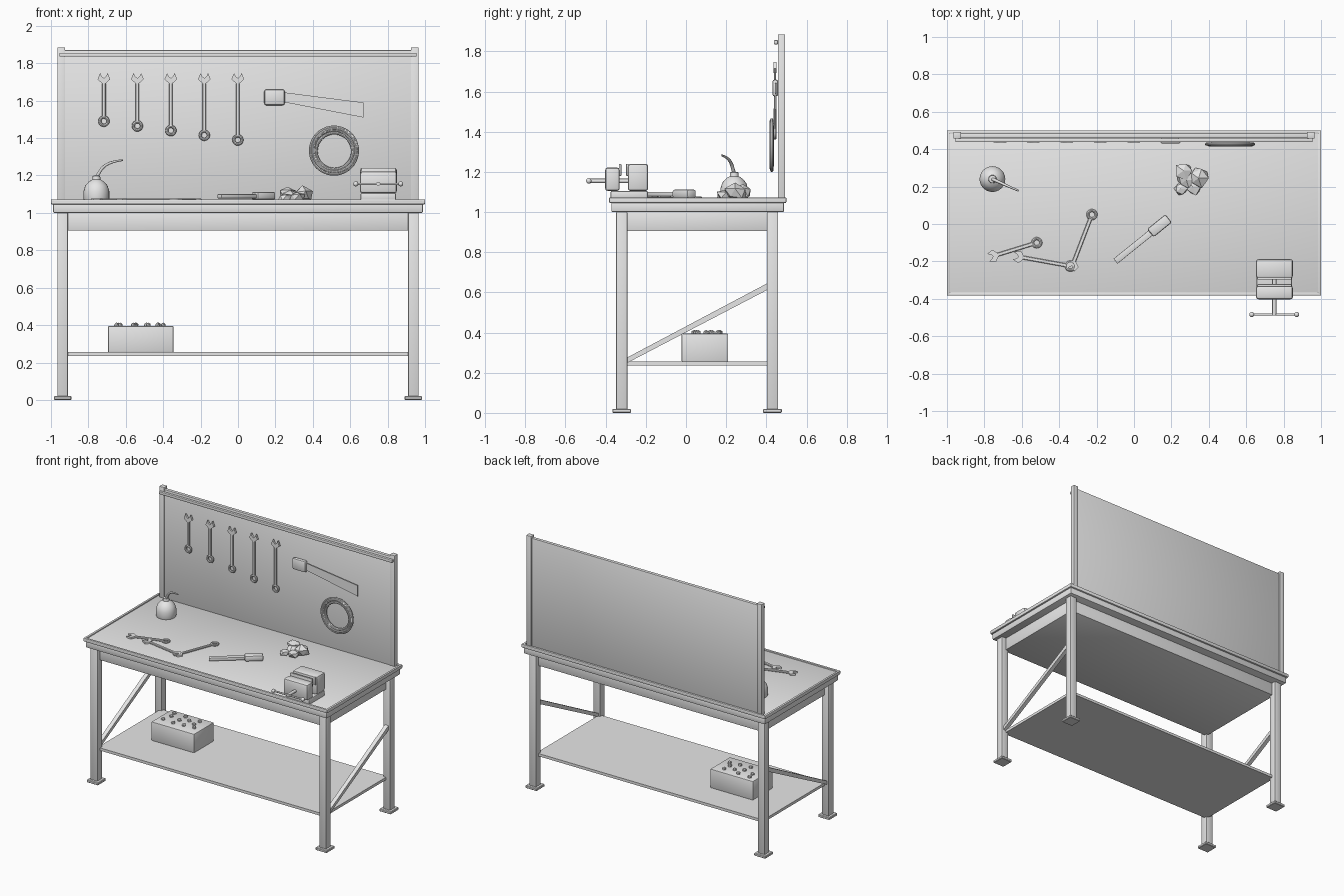
import bpy, bmesh, math, random
from mathutils import Matrix, Vector

if "Cube" in bpy.data.objects:
    bpy.data.objects.remove(bpy.data.objects["Cube"])

random.seed(4)
grey = bpy.data.materials.new("plain grey")
grey.diffuse_color = (0.8, 0.8, 0.8, 1)
grey.use_nodes = True
grey.node_tree.nodes["Principled BSDF"].inputs["Base Color"].default_value = grey.diffuse_color
T, R = Matrix.Translation, Matrix.Rotation
ID = Matrix.Identity(4)


def make(name, bm, mat=ID):
    me = bpy.data.meshes.new(name)
    bmesh.ops.recalc_face_normals(bm, faces=bm.faces)
    bm.to_mesh(me)
    bm.free()
    ob = bpy.data.objects.new(name, me)
    bpy.context.collection.objects.link(ob)
    ob.matrix_world = mat
    return ob


def box(name, x, y, z, bevel=0.0, mat=ID, segs=2):
    """Box from (min, max) ranges, optionally with rounded edges."""
    bm = bmesh.new()
    bmesh.ops.create_cube(bm, size=1)
    for v in bm.verts:
        for i, (a, b) in enumerate((x, y, z)):
            v.co[i] = a if v.co[i] < 0 else b
    if bevel:
        bmesh.ops.bevel(bm, geom=bm.edges[:], offset=bevel, segments=segs,
                        profile=0.5, affect='EDGES')
    return make(name, bm, mat)


def prism(name, pts, depth, mat=ID):
    """Flat outline in local XY, extruded evenly along local Z."""
    bm = bmesh.new()
    f = bm.faces.new([bm.verts.new((p[0], p[1], -depth / 2)) for p in pts])
    ext = bmesh.ops.extrude_face_region(bm, geom=[f])
    for v in ext["geom"]:
        if isinstance(v, bmesh.types.BMVert):
            v.co.z += depth
    return make(name, bm, mat)


def rod(name, a, b, r, sides=12):
    a, b = Vector(a), Vector(b)
    bm = bmesh.new()
    bmesh.ops.create_cone(bm, cap_ends=True, segments=sides, radius1=r, radius2=r,
                          depth=(b - a).length)
    rot = (b - a).to_track_quat('Z', 'Y').to_matrix().to_4x4()
    return make(name, bm, T((a + b) / 2) @ rot)


def ball(name, c, r, sub=2):
    bm = bmesh.new()
    bmesh.ops.create_icosphere(bm, subdivisions=sub, radius=r)
    return make(name, bm, T(c))


def ring(name, major, minor, mat, n=32):
    bpy.ops.mesh.primitive_torus_add(major_radius=major, minor_radius=minor,
                                     major_segments=n, minor_segments=8)
    ob = bpy.context.object
    ob.name = name
    ob.matrix_world = mat


def wrench(name, length, mat):
    """Ring at the local origin, open jaw at +Y."""
    L = length
    ring(name + "_ring", 0.022, 0.008, mat, 20)
    box(name + "_shaft", (-.01, .01), (.022, L - .04), (-.006, .006), .003, mat, 1)
    half = [(.01, L - .055), (.034, L - .034), (.02, L), (.012, L - .018)]
    prism(name + "_jaw", half + [(0, L - .028)] + [(-x, y) for x, y in half[::-1]],
          .014, mat)


# Bench top: slab, wider upper tray and raised lip
box("bench_slab", (-.988, .988), (-.372, .488), (1.0, 1.05), .006)
box("bench_tray", (-1, 1), (-.383, .5), (1.045, 1.064), .006)
for s in (-1, 1):
    box("side_lip", sorted((s, s * .983)), (-.383, .5), (1.05, 1.072), .004)
box("front_lip", (-1, 1), (-.383, -.366), (1.05, 1.072), .004)
box("back_lip", (-1, 1), (.483, .5), (1.05, 1.072), .004)

# Frame: apron, shelf, legs, feet, braces, uprights
box("apron", (-.93, .93), (-.315, .425), (.905, 1.0), .003)
box("lower_shelf", (-.93, .93), (-.315, .425), (.235, .255))
for s in (-1, 1):
    for y in (-.32, .43):
        x = s * .9375
        box("leg", (x - .0275, x + .0275), (y - .0275, y + .0275), (.015, 1.0), .002)
        box("foot", (x - .047, x + .047), (y - .047, y + .047), (0, .02), .004, segs=1)
    prism("side_brace", [(-.3, .245), (.41, .615), (.41, .648), (-.3, .272)], .03,
          Matrix(((0, 0, 1, s * .9375), (1, 0, 0, 0), (0, 1, 0, 0), (0, 0, 0, 1))))
    x = s * .945
    box("back_upright", (x - .02, x + .02), (.457, .493), (1.05, 1.885), .002)

# Tool panel and its hanging rail
box("tool_panel", (-.93, .93), (.46, .485), (1.06, 1.87), .003)
box("top_rail", (-.955, .955), (.438, .458), (1.835, 1.856), .004)

# Wrenches on the panel, growing in length
for i in range(5):
    wz = 1.49 - .025 * i
    wrench("hung_wrench", 1.748 - wz,
           T((-.717 + .179 * i, .443, wz)) @ R(math.pi / 2, 4, 'X'))

# Wrenches lying on the bench
for (rx, ry), (jx, jy) in (((-.52, -.1), (-.78, -.18)), ((-.34, -.225), (-.645, -.17)),
                           ((-.225, .05), (-.34, -.25))):
    d = Vector((jx - rx, jy - ry))
    wrench("bench_wrench", d.length,
           T((rx, ry, 1.07)) @ R(math.atan2(d.y, d.x) - math.pi / 2, 4, 'Z'))

# Hand saw on the panel
wall = T((0, .447, 0)) @ R(math.pi / 2, 4, 'X')
prism("saw_blade", [(.24, 1.593), (.67, 1.51), (.67, 1.59), (.24, 1.645)], .006, wall)
box("saw_handle", (.14, .25), (.43, .46), (1.575, 1.66), .012)

# Coil of cable
for r, dx, dz, dy in ((.126, 0, 0, 0), (.116, .003, .002, -.004), (.106, -.002, .004, 0),
                      (.097, .002, -.003, .004)):
    ring("cable_coil", r, .008, T((.513 + dx, .427 + dy, 1.333 + dz)) @ R(math.pi / 2, 4, 'X'), 40)

# Oil can: turned body and curved spout
bm = bmesh.new()
prof = [(0, 1.064), (.066, 1.064), (.069, 1.075), (.069, 1.115), (.06, 1.145),
        (.04, 1.168), (.022, 1.178), (.02, 1.198), (0, 1.2)]
vs = [bm.verts.new((r, 0, z)) for r, z in prof]
es = [bm.edges.new(p) for p in zip(vs, vs[1:])]
bmesh.ops.spin(bm, geom=vs + es, axis=(0, 0, 1), cent=(0, 0, 0), steps=24,
               angle=2 * math.pi, use_merge=True)
bmesh.ops.remove_doubles(bm, verts=bm.verts, dist=1e-5)
make("oil_can_body", bm, T((-.757, .24, 0)))
cu = bpy.data.curves.new("oil_can_spout", 'CURVE')
cu.dimensions = '3D'
cu.bevel_depth, cu.bevel_resolution, cu.use_fill_caps = .008, 2, True
sp = cu.splines.new('NURBS')
pts = [(-.757, .24, 1.19, 1.2), (-.735, .23, 1.23, 1.1), (-.715, .222, 1.255, 1),
       (-.67, .2, 1.275, .8), (-.617, .178, 1.282, .6)]
sp.points.add(len(pts) - 1)
for p, (x, y, z, r) in zip(sp.points, pts):
    p.co, p.radius = (x, y, z, 1), r
sp.use_endpoint_u, sp.order_u, sp.resolution_u = True, 4, 6
bpy.context.collection.objects.link(bpy.data.objects.new("oil_can_spout", cu))

# Crumpled rag: faceted lumps
for x, y, r, h in ((.265, .285, .05, .08), (.345, .245, .055, .075), (.28, .235, .05, .06),
                   (.25, .19, .035, .045), (.315, .2, .045, .05)):
    bm = bmesh.new()
    bmesh.ops.create_icosphere(bm, subdivisions=1, radius=1)
    for v in bm.verts:
        v.co *= random.uniform(.75, 1.25)
        v.co = Vector((v.co.x * r, v.co.y * r, max(0, v.co.z * .6 + .4) * h))
    make("rag_fold", bm, T((x, y, 1.064)))

# Flat hand tool lying on the bench
m = T((.185, .03, 0)) @ R(math.atan2(-.23, -.285), 4, 'Z')
box("hand_tool_handle", (0, .125), (-.028, .028), (1.07, 1.112), .01, m)
box("hand_tool_blade", (.11, .365), (-.017, .017), (1.078, 1.1), .003, m)

# Vise
box("vise_base", (.655, .845), (-.375, -.19), (1.064, 1.105), .006)
box("vise_front_jaw", (.652, .85), (-.403, -.33), (1.105, 1.222), .014)
box("vise_back_jaw", (.652, .85), (-.29, -.188), (1.105, 1.24), .014)
box("front_jaw_plate", (.66, .842), (-.334, -.322), (1.18, 1.24), .003)
box("back_jaw_plate", (.66, .842), (-.298, -.286), (1.18, 1.24), .003)
rod("vise_screw", (.75, -.49, 1.155), (.75, -.25, 1.155), .011)
rod("vise_handle", (.63, -.484, 1.155), (.87, -.484, 1.155), .006)
for x in (.63, .87):
    ball("vise_handle_knob", (x, -.484, 1.155), .014)

# Parts box on the shelf with loose fasteners on top
box("parts_box", (-.695, -.345), (-.022, .21), (.255, .395), .005)
for x, y in ((-.65, .05), (-.63, .12), (-.64, .17), (-.56, .04), (-.55, .1), (-.545, .165),
             (-.49, .13), (-.48, .05), (-.425, .16), (-.4, .06), (-.43, .1)):
    ball("loose_fastener", (x, y, .399), .015, 1)

# Shading and colour
bpy.ops.object.select_all(action='DESELECT')
for ob in bpy.data.objects:
    ob.data.materials.append(grey)
    if ob.type == 'MESH' and "rag" not in ob.name:
        ob.select_set(True)
        bpy.context.view_layer.objects.active = ob
bpy.ops.object.shade_smooth_by_angle(angle=math.radians(35))
